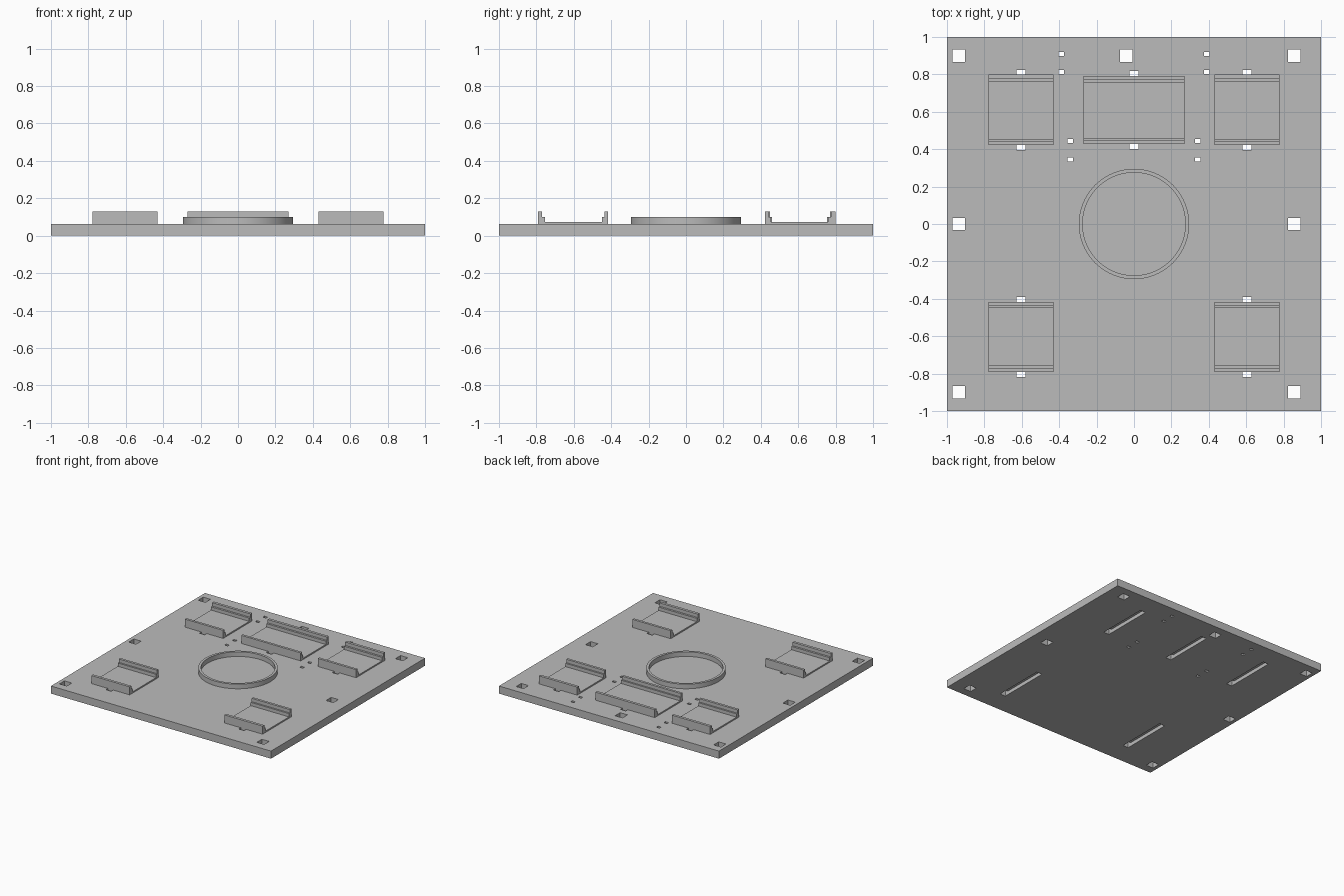
import bpy, bmesh, math
from mathutils import Matrix, Vector

cube = bpy.data.objects.get("Cube")
if cube:
    bpy.data.objects.remove(cube, do_unlink=True)

grey = bpy.data.materials.new("light_grey")
grey.use_nodes = True
COLOR = (0.5, 0.5, 0.5, 1)
grey.diffuse_color = COLOR
grey.node_tree.nodes["Principled BSDF"].inputs["Base Color"].default_value = COLOR

TOP = 0.062      # upper face of the base plate
GROOVE = 0.03    # depth of the strap grooves underneath


def add_box(bm, x0, x1, y0, y1, z0, z1):
    size = Matrix.Diagonal((x1 - x0, y1 - y0, z1 - z0, 1))
    centre = Vector((x0 + x1, y0 + y1, z0 + z1)) / 2
    bmesh.ops.create_cube(bm, size=1, matrix=Matrix.Translation(centre) @ size)


def add_prism(bm, profile, x0, x1):
    """Extrude a (y, z) outline along x."""
    face = bm.faces.new([bm.verts.new((x0, y, z)) for y, z in profile])
    moved = bmesh.ops.extrude_face_region(bm, geom=[face])["geom"]
    verts = [v for v in moved if isinstance(v, bmesh.types.BMVert)]
    bmesh.ops.translate(bm, verts=verts, vec=(x1 - x0, 0, 0))


def make_object(name, bm):
    bmesh.ops.recalc_face_normals(bm, faces=bm.faces)
    mesh = bpy.data.meshes.new(name)
    bm.to_mesh(mesh)
    bm.free()
    mesh.materials.append(grey)
    obj = bpy.data.objects.new(name, mesh)
    bpy.context.collection.objects.link(obj)
    return obj


# Holders: name, centre x, half width, centre y, half depth, direction of the deeper ledge
HOLDERS = [
    ("back_right_holder", -0.604, 0.174, 0.61, 0.188, 1),
    ("back_left_holder", 0.604, 0.174, 0.61, 0.188, 1),
    ("back_middle_holder", 0, 0.27, 0.61, 0.182, 1),
    ("front_right_holder", -0.604, 0.174, -0.604, 0.188, -1),
    ("front_left_holder", 0.604, 0.174, -0.604, 0.188, -1),
]

# Stepped U-shaped holders
for name, cx, w, cy, d, side in HOLDERS:
    outline = [(-d, TOP), (d, TOP), (d, 0.128), (d - 0.022, 0.128), (d - 0.022, 0.1),
               (d - 0.038, 0.1), (d - 0.038, 0.073), (0.033 - d, 0.073),
               (0.033 - d, 0.1), (0.02 - d, 0.1), (0.02 - d, 0.128), (-d, 0.128)]
    bm = bmesh.new()
    add_prism(bm, [(cy + side * y, z) for y, z in outline], cx - w, cx + w)
    make_object(name, bm)

# Cutter for every opening in the plate
bm = bmesh.new()


def cut_hole(x, y, w, d):
    add_box(bm, x - w, x + w, y - d, y + d, -0.1, 0.2)


for x in (-0.937, 0.857):
    for y in (-0.9, 0, 0.9):
        cut_hole(x, y, 0.033, 0.033)
cut_hole(-0.042, 0.9, 0.033, 0.033)
for side in (-1, 1):
    for x, y in ((0.39, 0.91), (0.39, 0.813), (0.341, 0.444), (0.341, 0.344)):
        cut_hole(side * x, y, 0.0145, 0.0105)

# Strap slots joined by a groove on the underside
for name, cx, w, cy, d, side in HOLDERS:
    a, b = d - 0.002, d + 0.026
    strap = [(-b, -0.1), (b, -0.1), (b, 0.2), (a, 0.2), (a, GROOVE),
             (-a, GROOVE), (-a, 0.2), (-b, 0.2)]
    add_prism(bm, [(cy + y, z) for y, z in strap], cx - 0.025, cx + 0.025)
cutter = make_object("plate_cutter", bm)
cutter.hide_render = True

# Base plate
bm = bmesh.new()
add_box(bm, -1, 1, -1, 1, 0, TOP)
plate = make_object("base_plate", bm)
mod = plate.modifiers.new("openings", "BOOLEAN")
mod.operation = "DIFFERENCE"
mod.solver = "EXACT"
mod.object = cutter
bpy.context.view_layer.objects.active = plate
bpy.ops.object.modifier_apply(modifier=mod.name)
bpy.data.objects.remove(cutter, do_unlink=True)

# Round collar in the middle
bm = bmesh.new()
section = [(0.275, TOP), (0.295, TOP), (0.295, 0.1), (0.275, 0.1)]
verts = [bm.verts.new((r, 0, z)) for r, z in section]
edges = [bm.edges.new((verts[i], verts[(i + 1) % 4])) for i in range(4)]
bmesh.ops.spin(bm, geom=verts + edges, axis=(0, 0, 1), cent=(0, 0, 0),
               angle=math.tau, steps=96, use_merge=True)
bmesh.ops.remove_doubles(bm, verts=bm.verts, dist=0.0005)
collar = make_object("round_collar", bm)
bpy.ops.object.select_all(action="DESELECT")
collar.select_set(True)
bpy.context.view_layer.objects.active = collar
bpy.ops.object.shade_smooth_by_angle(angle=math.radians(30))
